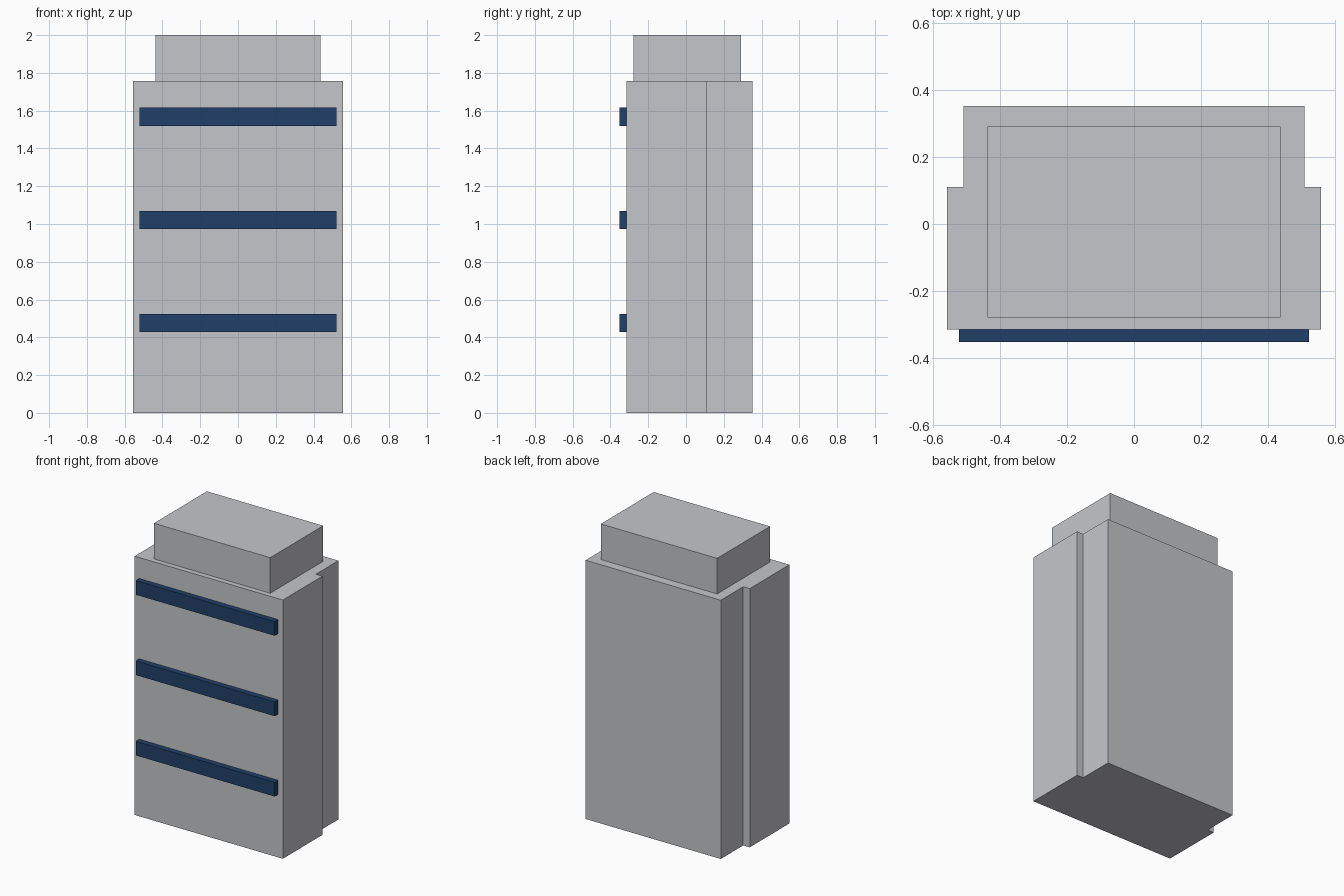
import bpy
import bmesh

if "Cube" in bpy.data.objects:
    bpy.data.objects.remove(bpy.data.objects["Cube"])


def material(name, rgb):
    m = bpy.data.materials.new(name)
    m.diffuse_color = (*rgb, 1.0)
    m.use_nodes = True
    m.node_tree.nodes["Principled BSDF"].inputs["Base Color"].default_value = m.diffuse_color
    return m


grey = material("light_grey", (0.558, 0.565, 0.591))
blue = material("navy_blue", (0.0152, 0.0513, 0.138))


def prism(name, profile, z0, z1, mat):
    """Extrude a counter-clockwise xy profile from z0 to z1."""
    bm = bmesh.new()
    base = bm.faces.new([bm.verts.new((x, y, z0)) for x, y in profile])
    top = bmesh.ops.extrude_face_region(bm, geom=[base], use_keep_orig=True)
    for v in top["geom"]:
        if isinstance(v, bmesh.types.BMVert):
            v.co.z = z1
    bmesh.ops.recalc_face_normals(bm, faces=bm.faces)
    me = bpy.data.meshes.new(name)
    bm.to_mesh(me)
    bm.free()
    me.materials.append(mat)
    ob = bpy.data.objects.new(name, me)
    bpy.context.collection.objects.link(ob)
    return ob


def box(name, half_x, y0, y1, z0, z1, mat):
    rect = [(-half_x, y0), (half_x, y0), (half_x, y1), (-half_x, y1)]
    return prism(name, rect, z0, z1, mat)


# Main body: wide front section, narrower rear section
right = [(0.557, -0.314), (0.557, 0.111), (0.508, 0.111), (0.508, 0.352)]
prism("body", right + [(-x, y) for x, y in reversed(right)], 0.0, 1.758, grey)

# Raised roof block
box("roof_block", 0.437, -0.278, 0.29, 1.758, 2.0, grey)

# Horizontal bands across the front
for i in range(3):
    zc = 0.476 + i * 0.546
    box(f"front_band_{i + 1}", 0.522, -0.352, -0.314, zc - 0.048, zc + 0.048, blue)
